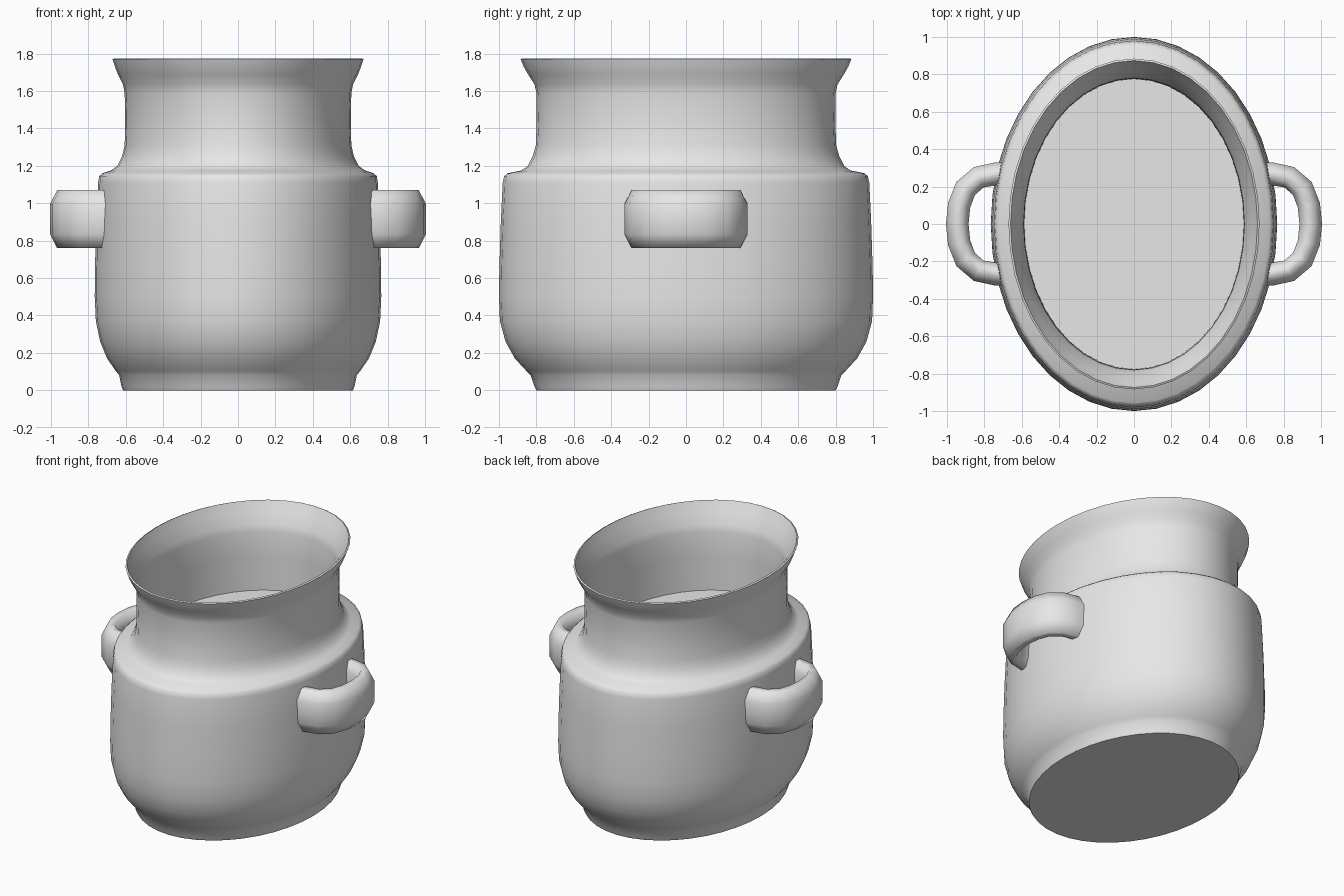
import bpy, bmesh, math
from mathutils import Vector

if "Cube" in bpy.data.objects:
    bpy.data.objects.remove(bpy.data.objects["Cube"])

SEGMENTS = 40
clay = bpy.data.materials.new("plain grey")
clay.diffuse_color = (0.8, 0.8, 0.8, 1)
clay.use_nodes = True
clay.node_tree.nodes["Principled BSDF"].inputs["Base Color"].default_value = clay.diffuse_color


def finish(name, bm, angle):
    """Turn a bmesh into a smooth shaded object."""
    bmesh.ops.recalc_face_normals(bm, faces=bm.faces[:])
    mesh = bpy.data.meshes.new(name)
    bm.to_mesh(mesh)
    bm.free()
    mesh.materials.append(clay)
    obj = bpy.data.objects.new(name, mesh)
    bpy.context.collection.objects.link(obj)
    bpy.ops.object.select_all(action='DESELECT')
    obj.select_set(True)
    bpy.context.view_layer.objects.active = obj
    bpy.ops.object.shade_smooth_by_angle(angle=math.radians(angle))
    return obj


def loft(bm, rings):
    """Bridge successive closed rings of points and cap both ends."""
    loops = [[bm.verts.new(p) for p in ring] for ring in rings]
    for a, b in zip(loops, loops[1:]):
        for i in range(len(a)):
            j = (i + 1) % len(a)
            bm.faces.new((a[i], a[j], b[j], b[i]))
    bm.faces.new(loops[0])
    bm.faces.new(loops[-1])


def oval(rx, ry, z):
    return [(rx * math.cos(t), ry * math.sin(t), z)
            for t in (2 * math.pi * i / SEGMENTS for i in range(SEGMENTS))]


# Oval pot: x radius, y radius, height, from the foot up and down inside
profile = [
    (0.615, 0.80, 0.00), (0.623, 0.81, 0.02), (0.635, 0.83, 0.08),
    (0.655, 0.855, 0.105), (0.70, 0.915, 0.17), (0.737, 0.965, 0.26),
    (0.76, 0.995, 0.37), (0.766, 1.00, 0.50), (0.765, 0.998, 0.65),
    (0.758, 0.99, 0.90), (0.748, 0.98, 1.11), (0.742, 0.972, 1.145),
    (0.725, 0.955, 1.16), (0.68, 0.88, 1.175), (0.645, 0.845, 1.20),
    (0.62, 0.82, 1.25), (0.606, 0.803, 1.31), (0.603, 0.798, 1.45),
    (0.606, 0.80, 1.59), (0.615, 0.81, 1.635), (0.642, 0.845, 1.69),
    (0.658, 0.868, 1.73), (0.671, 0.884, 1.77), (0.66, 0.874, 1.775),
    (0.635, 0.84, 1.71), (0.60, 0.793, 1.63), (0.59, 0.78, 1.58),
    (0.588, 0.777, 1.40), (0.586, 0.775, 1.155),
]
bm = bmesh.new()
loft(bm, [oval(*p) for p in profile])
finish("pot", bm, 50)

# Flat loop handles: half path is mirrored front to back
half = [(0.66, 0.27), (0.74, 0.268), (0.83, 0.25), (0.90, 0.19), (0.935, 0.10)]
path = [Vector((x, -y, 0)) for x, y in half] + [Vector((0.945, 0, 0))]
path += [Vector((x, y, 0)) for x, y in reversed(half)]
section = [(0.055, -0.08), (0.055, 0.08), (0.02, 0.155), (-0.025, 0.155),
           (-0.055, 0.09), (-0.055, -0.09), (-0.025, -0.155), (0.02, -0.155)]
for name, side in (("right_handle", 1), ("left_handle", -1)):
    rings = []
    for i, p in enumerate(path):
        tangent = (path[min(i + 1, len(path) - 1)] - path[max(i - 1, 0)]).normalized()
        out = Vector((tangent.y, -tangent.x, 0))
        ring = []
        for t, h in section:
            q = p + out * t * 1.1
            ring.append((side * q.x, q.y, 0.915 + h))
        rings.append(ring)
    bm = bmesh.new()
    loft(bm, rings)
    finish(name, bm, 70)
